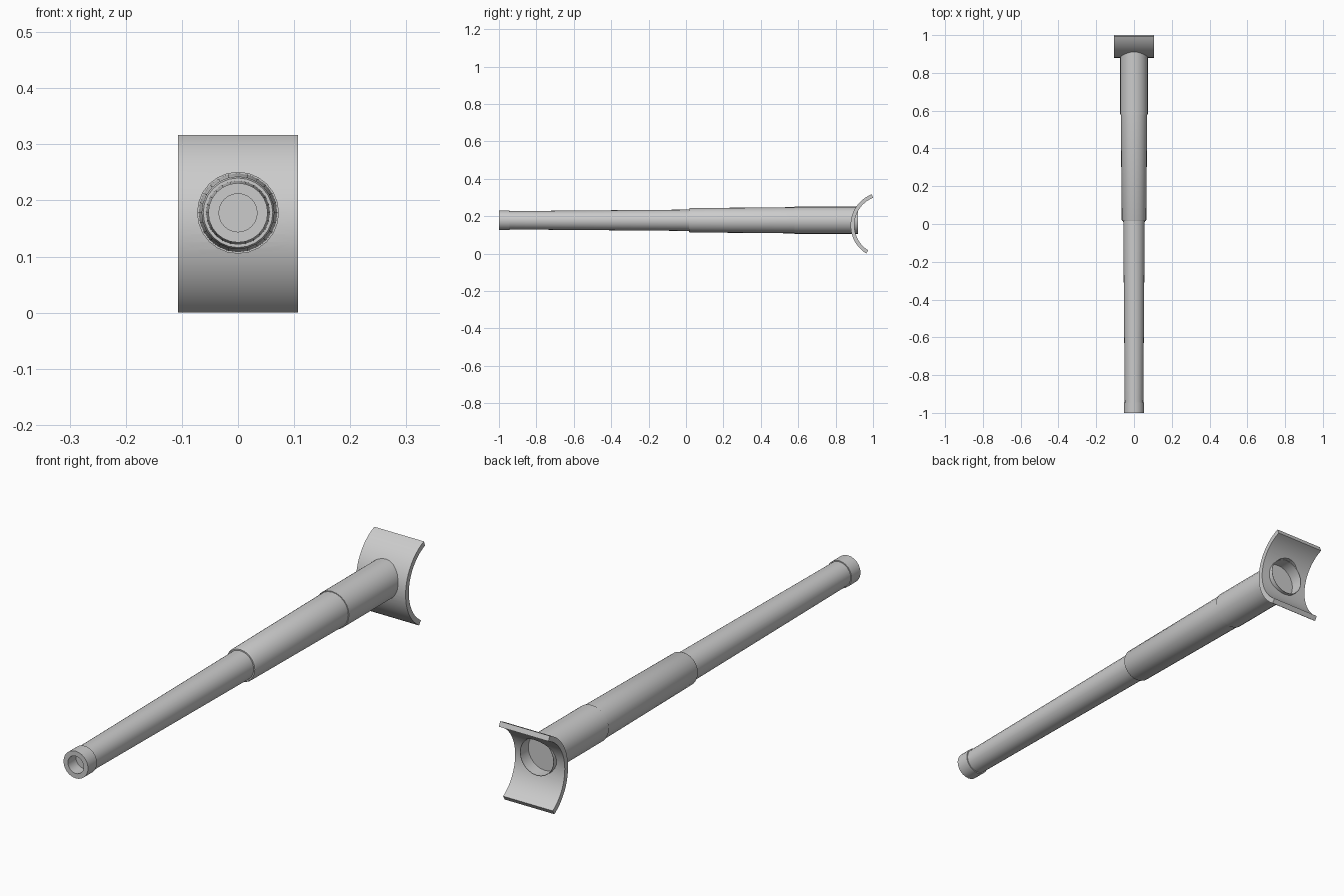
import bpy, bmesh, math

if "Cube" in bpy.data.objects:
    bpy.data.objects.remove(bpy.data.objects["Cube"])

AXIS_Z = 0.178
SIDES = 24

steel = bpy.data.materials.new("grey_steel")
steel.diffuse_color = (0.6, 0.6, 0.6, 1)
steel.use_nodes = True
steel.node_tree.nodes["Principled BSDF"].inputs["Base Color"].default_value = steel.diffuse_color


def make_object(name, bm):
    bmesh.ops.remove_doubles(bm, verts=bm.verts[:], dist=1e-6)
    bmesh.ops.recalc_face_normals(bm, faces=bm.faces[:])
    mesh = bpy.data.meshes.new(name)
    bm.to_mesh(mesh)
    bm.free()
    mesh.materials.append(steel)
    obj = bpy.data.objects.new(name, mesh)
    bpy.context.collection.objects.link(obj)
    return obj


def select_only(obj):
    bpy.ops.object.select_all(action='DESELECT')
    obj.select_set(True)
    bpy.context.view_layer.objects.active = obj


def smooth(obj):
    select_only(obj)
    bpy.ops.object.shade_smooth_by_angle(angle=math.radians(30))


def lathe(name, profile):
    """Spin (radius, y) points around the barrel axis."""
    bm = bmesh.new()
    verts = [bm.verts.new((r, y, AXIS_Z)) for r, y in profile]
    edges = [bm.edges.new(pair) for pair in zip(verts, verts[1:])]
    bmesh.ops.spin(bm, geom=verts + edges, cent=(0, 0, AXIS_Z), axis=(0, 1, 0),
                   angle=math.tau, steps=SIDES, use_merge=True)
    return make_object(name, bm)


# Muzzle ring with a recessed bore
smooth(lathe("muzzle_ring", [(0, -0.95), (0.034, -0.95), (0.034, -1.0),
                             (0.053, -1.0), (0.053, -0.945), (0.049, -0.945)]))

# Tapered front tube
smooth(lathe("front_tube", [(0.049, -0.945), (0.057, 0.02)]))

# Thicker rear sleeve with a small chamfer at its front
smooth(lathe("rear_sleeve", [(0.056, 0.015), (0.062, 0.015), (0.065, 0.022),
                             (0.070, 0.58)]))

# Breech collar, open at the back with a recessed end plate
smooth(lathe("breech_collar", [(0.069, 0.58), (0.073, 0.58), (0.073, 0.92),
                               (0.0715, 0.92), (0.0715, 0.87), (0, 0.87)]))

# Curved mantlet plate: an arc section extruded across x
CY, CZ, STEPS = 1.058, 0.151, 28
HALF_WIDTH = 0.107
bm = bmesh.new()
rings = []
for i in range(STEPS + 1):
    a = math.radians(-58 + (68.6 + 58) * i / STEPS)
    rings.append([bm.verts.new((x, CY - r * math.cos(a), CZ + r * math.sin(a)))
                  for x, r in ((-HALF_WIDTH, 0.178), (HALF_WIDTH, 0.178),
                               (HALF_WIDTH, 0.158), (-HALF_WIDTH, 0.158))])
for a, b in zip(rings, rings[1:]):
    for k in range(4):
        n = (k + 1) % 4
        bm.faces.new((a[k], a[n], b[n], b[k]))
bm.faces.new(rings[0])
bm.faces.new(rings[-1])
mantlet = make_object("mantlet", bm)

# Round opening where the barrel passes through the plate
cutter = lathe("opening_cutter", [(0, 0.8), (0.0728, 0.8), (0.0728, 1.1), (0, 1.1)])
cutter.hide_render = True
select_only(mantlet)
cut = mantlet.modifiers.new("opening", 'BOOLEAN')
cut.operation = 'DIFFERENCE'
cut.solver = 'EXACT'
cut.object = cutter
bpy.ops.object.modifier_apply(modifier=cut.name)
bpy.data.objects.remove(cutter)
smooth(mantlet)
